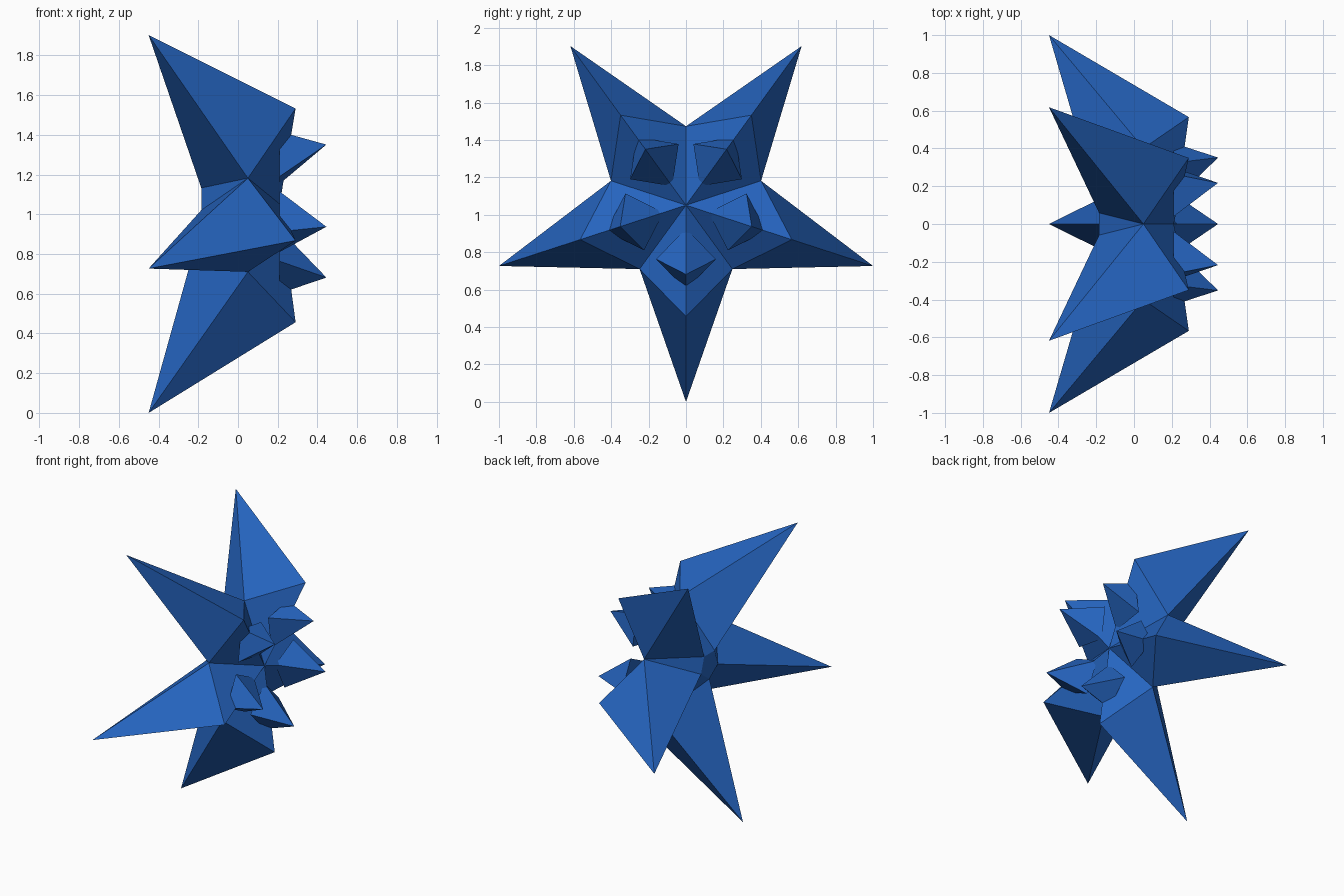
import bpy, bmesh, math
from mathutils import Vector

if "Cube" in bpy.data.objects:
    bpy.data.objects.remove(bpy.data.objects["Cube"])

ARMS = 5
CENTRE_Z = 1.0515
STEP = 2 * math.pi / ARMS

blue = bpy.data.materials.new("blue")
blue.diffuse_color = (0.019, 0.13, 0.53, 1)
blue.use_nodes = True
blue.node_tree.nodes["Principled BSDF"].inputs["Base Color"].default_value = blue.diffuse_color


def polar(x, r, turn, side=0.0):
    """Point at radius r along an arm direction, shifted sideways; turn 0 points down."""
    a = -math.pi / 2 + turn * STEP
    return Vector((x, r * math.cos(a) - side * math.sin(a),
                   CENTRE_Z + r * math.sin(a) + side * math.cos(a)))


def finish(name, bm):
    bmesh.ops.recalc_face_normals(bm, faces=bm.faces)
    mesh = bpy.data.meshes.new(name)
    bm.to_mesh(mesh)
    bm.free()
    mesh.materials.append(blue)
    obj = bpy.data.objects.new(name, mesh)
    bpy.context.collection.objects.link(obj)


# Star body: swept-back arms, front ridges, valleys and a flat back
bm = bmesh.new()
hub = bm.verts.new((0.21, 0, CENTRE_Z))
tips = [bm.verts.new(polar(-0.45, 1.0515, i)) for i in range(ARMS)]
ridges = [bm.verts.new(polar(0.29, 0.595, i)) for i in range(ARMS)]
valleys = [bm.verts.new(polar(0.05, 0.422, i + 0.5)) for i in range(ARMS)]
backs = [bm.verts.new(polar(-0.185, 0.1, i)) for i in range(ARMS)]
for i in range(ARMS):
    for v in (valleys[i], valleys[i - 1]):
        bm.faces.new((hub, ridges[i], v))
        bm.faces.new((ridges[i], tips[i], v))
        bm.faces.new((tips[i], backs[i], v))
    bm.faces.new((valleys[i], backs[i], backs[(i + 1) % ARMS]))
bm.faces.new(backs)
finish("star_body", bm)

# Leaning four-sided spikes on the front of each arm
for i in range(ARMS):
    bm = bmesh.new()
    apex = bm.verts.new(polar(0.445, 0.37, i))
    base = [bm.verts.new(polar(0.21, r, i, s))
            for r, s in ((0.45, 0), (0.288, 0.16), (0.126, 0), (0.288, -0.16))]
    for j in range(4):
        bm.faces.new((apex, base[j], base[(j + 1) % 4]))
    bm.faces.new(base)
    finish(f"spike_{i + 1}", bm)
